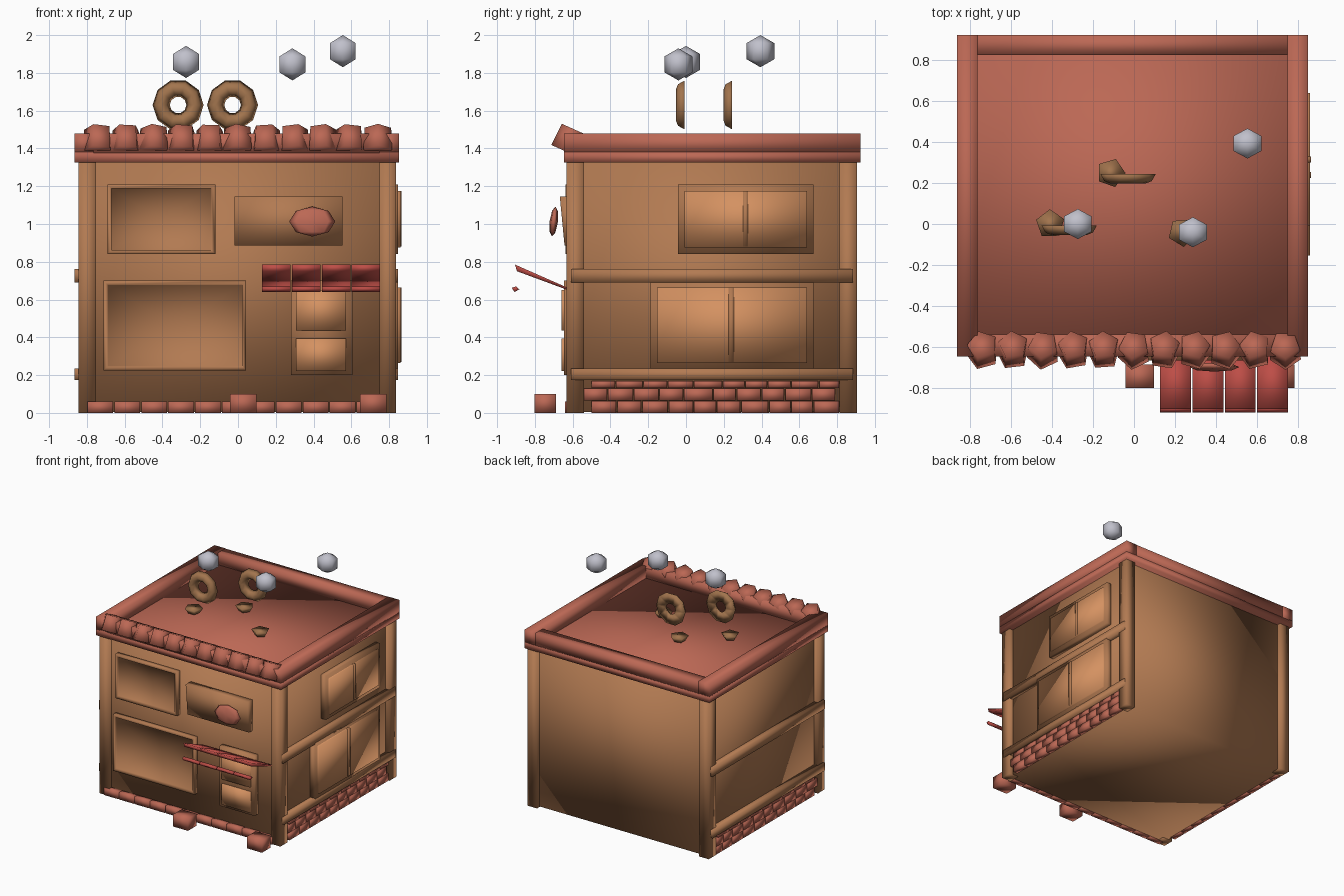
import bpy, bmesh, math, random
from mathutils import Matrix, Vector

if "Cube" in bpy.data.objects:
    bpy.data.objects.remove(bpy.data.objects["Cube"])

random.seed(4)


def mat(name, rgb):
    m = bpy.data.materials.new(name)
    m.diffuse_color = (*rgb, 1)
    m.use_nodes = True
    m.node_tree.nodes["Principled BSDF"].inputs["Base Color"].default_value = m.diffuse_color
    return m


WALL = mat("wall brown", (0.445, 0.195, 0.084))
PANE = mat("pane orange", (0.66, 0.285, 0.12))
ROOF = mat("tile red", (0.50, 0.138, 0.09))
AWN = mat("awning red", (0.51, 0.075, 0.062))
RING = mat("ring brown", (0.36, 0.175, 0.075))
GREY = mat("puff grey", (0.53, 0.53, 0.60))


def finish(name, bm, material):
    bmesh.ops.recalc_face_normals(bm, faces=bm.faces)
    for f in bm.faces:
        f.smooth = True
    me = bpy.data.meshes.new(name)
    bm.to_mesh(me)
    bm.free()
    me.materials.append(material)
    ob = bpy.data.objects.new(name, me)
    bpy.context.collection.objects.link(ob)
    return ob


def add_box(bm, x, y, z):
    size = Vector((x[1] - x[0], y[1] - y[0], z[1] - z[0]))
    mid = Vector((x[0] + x[1], y[0] + y[1], z[0] + z[1])) / 2
    bmesh.ops.create_cube(bm, size=1, matrix=Matrix.Translation(mid) @ Matrix.Diagonal((*size, 1)))


def box(name, x, y, z, material):
    bm = bmesh.new()
    add_box(bm, x, y, z)
    return finish(name, bm, material)


def add_prism(bm, profile, x0, x1):
    """Extrude a (y, z) profile along x."""
    face = bm.faces.new([bm.verts.new((x0, y, z)) for y, z in profile])
    ext = bmesh.ops.extrude_face_region(bm, geom=[face])["geom"]
    bmesh.ops.translate(bm, vec=(x1 - x0, 0, 0), verts=[v for v in ext if isinstance(v, bmesh.types.BMVert)])


def ball(name, loc, scale, seg, rings, material, tilt=0):
    bm = bmesh.new()
    bmesh.ops.create_uvsphere(bm, u_segments=seg, v_segments=rings, radius=1,
                              matrix=Matrix.Translation(loc) @ Matrix.Rotation(tilt, 4, 'X') @ Matrix.Diagonal((*scale, 1)))
    return finish(name, bm, material)


# building body and corner posts
box("walls", (-0.812, 0.802), (-0.6, 0.872), (0.005, 1.35), WALL)
for px in ((-0.845, -0.753), (0.75, 0.836)):
    for py in ((-0.632, -0.54), (0.812, 0.904)):
        box("corner_post", px, py, (0, 1.34), WALL)

# roof slab and parapet
box("roof_slab", (-0.865, 0.852), (-0.647, 0.924), (1.325, 1.38), ROOF)
for px in ((-0.865, -0.765), (0.75, 0.852)):
    box("parapet_side", px, (-0.647, 0.924), (1.375, 1.48), ROOF)
for py in ((-0.647, -0.54), (0.827, 0.924)):
    box("parapet_end", (-0.765, 0.75), py, (1.375, 1.478), ROOF)

# leaning five-sided tiles along the front edge
for i in range(11):
    bm = bmesh.new()
    place = (Matrix.Translation((-0.74 + 0.148 * i, -0.615, 1.443)) @ Matrix.Rotation(-0.42, 4, 'X')
             @ Matrix.Rotation(random.uniform(0, 1.2), 4, 'Z'))
    bmesh.ops.create_cone(bm, cap_ends=True, segments=5, radius1=0.08, radius2=0.074, depth=0.125, matrix=place)
    finish("front_tile", bm, ROOF)

# side ledges and brick courses
for sx in (-1, 1):
    for z in ((0.173, 0.236), (0.69, 0.763)):
        x = (0.79, 0.846) if sx > 0 else (-0.865, -0.8)
        box("side_ledge", x, (-0.61, 0.885), z, WALL)
    bm = bmesh.new()
    for row, (z0, z1) in enumerate(((0.0, 0.062), (0.066, 0.128), (0.133, 0.17))):
        y = -0.5 - 0.04 * (row % 2)
        while y < 0.72:
            w = random.uniform(0.11, 0.15)
            x = (0.79, 0.828) if sx > 0 else (-0.843, -0.8)
            add_box(bm, x, (y, min(y + w, 0.81)), (z0, z1))
            y += w + 0.006
    finish("side_bricks", bm, ROOF)
bm = bmesh.new()
for i in range(11):
    x = -0.797 + 0.1425 * i
    add_box(bm, (x, x + 0.136), (-0.64, -0.59), (0, 0.06))
finish("front_bricks", bm, ROOF)

# right-hand windows: frame, raised pane, mullion
for y, z, m in (((-0.042, 0.675), (0.84, 1.21), 0.315), ((-0.188, 0.675), (0.23, 0.70), 0.24)):
    box("side_window_frame", (0.79, 0.846), y, z, WALL)
    box("side_window_pane", (0.81, 0.86), (y[0] + 0.035, y[1] - 0.035), (z[0] + 0.035, z[1] - 0.035), PANE)
    box("side_window_mullion", (0.81, 0.866), (m - 0.014, m + 0.014), (z[0] + 0.04, z[1] - 0.035), WALL)

# front windows: frame with a creased pane meeting at the middle
for x, z in (((-0.692, -0.12), (0.84, 1.21)), ((-0.712, 0.043), (0.225, 0.70))):
    bm = bmesh.new()
    add_box(bm, x, (-0.638, -0.59), z)
    bm.normal_update()
    front = [f for f in bm.faces if f.normal.y < -0.9]
    bmesh.ops.inset_region(bm, faces=front, thickness=0.03, depth=0)
    bmesh.ops.inset_region(bm, faces=front, thickness=0.003, depth=-0.012)
    tip = bmesh.ops.poke(bm, faces=front)["verts"]
    bmesh.ops.translate(bm, vec=(0, 0.006, 0), verts=tip)
    finish("front_window", bm, WALL)

# sign board and its badge
bm = bmesh.new()
add_prism(bm, ((-0.668, 1.145), (-0.643, 0.885), (-0.59, 0.885), (-0.59, 1.145)), -0.018, 0.553)
finish("sign_board", bm, WALL)
ball("sign_badge", (0.393, -0.70, 1.013), (0.122, 0.022, 0.08), 8, 4, ROOF, -0.12)

# door
box("door_frame", (0.28, 0.605), (-0.645, -0.59), (0.2, 0.70), WALL)
for z in ((0.435, 0.65), (0.222, 0.395)):
    box("door_panel", (0.308, 0.572), (-0.658, -0.61), z, PANE)

# awning slats and the hanging trim below
slat, trim = bmesh.new(), bmesh.new()
for i in range(4):
    x = 0.128 + 0.158 * i
    add_prism(slat, ((-0.905, 0.785), (-0.895, 0.75), (-0.63, 0.652), (-0.63, 0.664)), x, x + 0.151)
    add_prism(trim, ((-0.922, 0.662), (-0.9, 0.67), (-0.882, 0.654), (-0.908, 0.64)), x, x + 0.151)
finish("awning_slats", slat, AWN)
finish("awning_trim", trim, AWN)

# blocks in front of the entrance
for x in (-0.042, 0.645):
    box("front_block", (x, x + 0.14), (-0.803, -0.688), (0, 0.1), ROOF)

# half-round rings above the roof
for cx, cy in ((-0.317, -0.008), (-0.029, 0.244)):
    bm = bmesh.new()
    section = ((0.044, 0.0), (0.062, -0.03), (0.088, -0.045), (0.116, -0.034), (0.135, 0.0))
    n = 10
    loops = []
    for k in range(n):
        a = math.tau * k / n
        loops.append([bm.verts.new((cx + r * math.cos(a), cy + y, 1.63 + r * math.sin(a))) for r, y in section])
    for k in range(n):
        a, b = loops[k], loops[(k + 1) % n]
        for j in range(5):
            bm.faces.new((a[j], b[j], b[(j + 1) % 5], a[(j + 1) % 5]))
    finish("ring", bm, RING)

# five-sided stubs on the roof, wider at the top
for cx, cy in ((-0.41, 0.0), (-0.113, 0.25), (0.237, -0.04)):
    bm = bmesh.new()
    bmesh.ops.create_cone(bm, cap_ends=True, segments=5, radius1=0.045, radius2=0.072, depth=0.042,
                          matrix=Matrix.Translation((cx, cy, 1.411)) @ Matrix.Rotation(cx * 3, 4, 'Z'))
    finish("roof_stub", bm, RING)

# floating smoke puffs
for loc in ((-0.275, 0.0, 1.858), (0.288, -0.04, 1.845), (0.555, 0.394, 1.915)):
    ball("smoke_puff", loc, (0.091, 0.085, 0.085), 6, 3, GREY)
